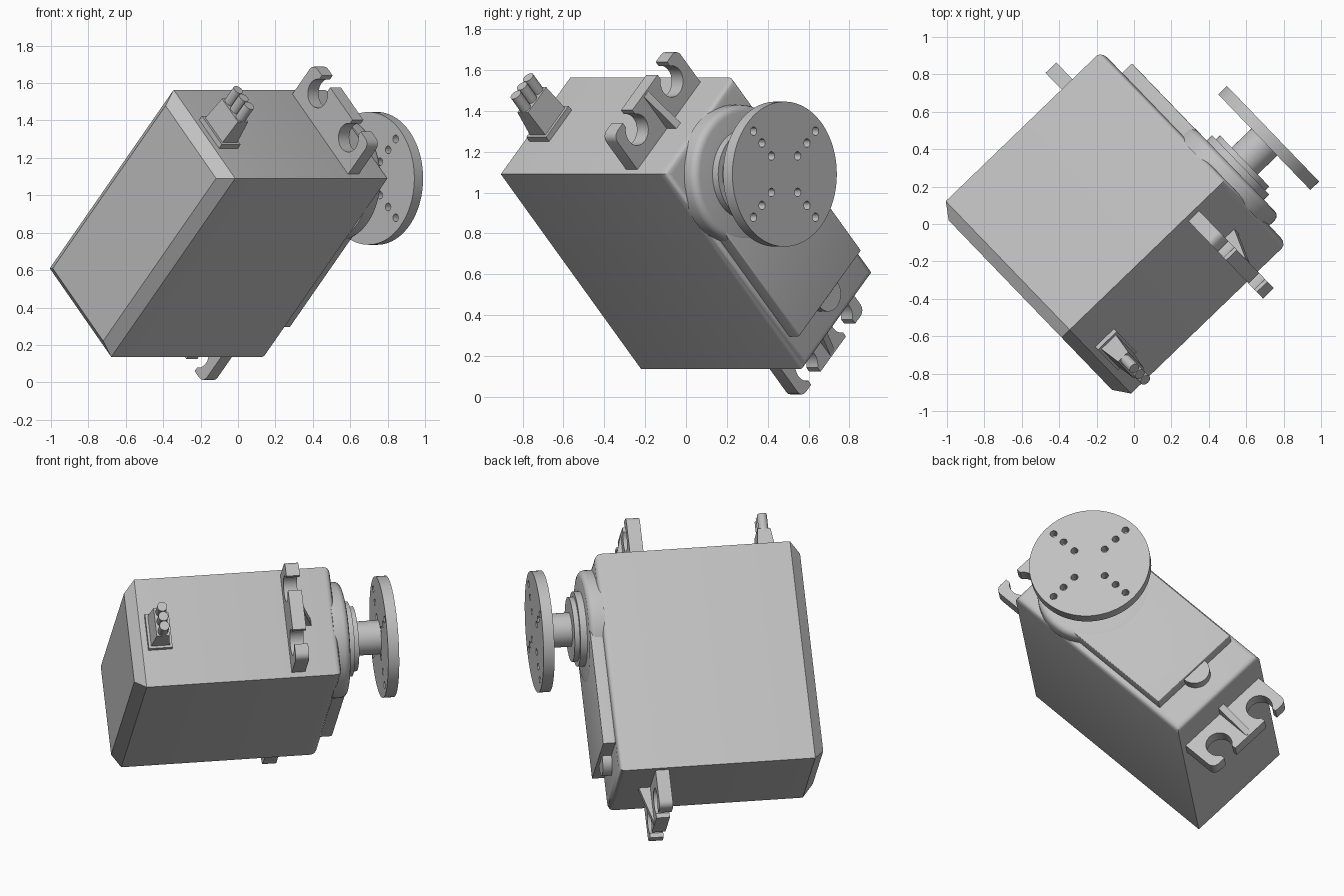
import bpy, bmesh, math
from mathutils import Matrix, Vector

if "Cube" in bpy.data.objects:
    bpy.data.objects.remove(bpy.data.objects["Cube"], do_unlink=True)

# One plain grey material
grey = bpy.data.materials.new("light_grey")
grey.use_nodes = True
COLOUR = (0.53, 0.53, 0.53, 1)
grey.diffuse_color = COLOUR
grey.node_tree.nodes["Principled BSDF"].inputs["Base Color"].default_value = COLOUR

# Tilted frame: x across the case, y towards the horn end, z along the output shaft
side = Vector((0.694, -0.72, 0))
up = Vector((0, 0, 1))
across = (up - side) / math.sqrt(2)
along = (up + side) / math.sqrt(2)
shaft_dir = Vector((0.72, 0.694, 0))
FRAME = Matrix((across, along, shaft_dir)).transposed().to_4x4()
FRAME.translation = across * 0.652 + along * 0.55

HALF_W, HALF_L = 0.335, 0.675
FRONT, BACK = 0.515, -0.70
HORN_Y = HALF_L - HALF_W


def finish(name, bm):
    """Turn a bmesh into a placed, shaded object."""
    bmesh.ops.recalc_face_normals(bm, faces=bm.faces)
    mesh = bpy.data.meshes.new(name)
    bm.to_mesh(mesh)
    bm.free()
    mesh.materials.append(grey)
    obj = bpy.data.objects.new(name, mesh)
    bpy.context.collection.objects.link(obj)
    obj.matrix_world = FRAME
    return obj


def shade(obj):
    bpy.ops.object.select_all(action='DESELECT')
    obj.select_set(True)
    bpy.context.view_layer.objects.active = obj
    bpy.ops.object.shade_smooth_by_angle(angle=math.radians(35))


def extrude(bm, points, z0, z1):
    face = bm.faces.new([bm.verts.new((x, y, z0)) for x, y in points])
    out = bmesh.ops.extrude_face_region(bm, geom=[face])
    verts = [v for v in out["geom"] if isinstance(v, bmesh.types.BMVert)]
    bmesh.ops.translate(bm, verts=verts, vec=(0, 0, z1 - z0))


def bevel(bm, test, size, segments=3):
    edges = [e for e in bm.edges if all(test(v.co) for v in e.verts)]
    bmesh.ops.bevel(bm, geom=edges, offset=size, segments=segments,
                    profile=0.5, affect='EDGES')


def rect(x0, x1, y0, y1):
    return [(x0, y0), (x1, y0), (x1, y1), (x0, y1)]


def circle(cx, cy, r, n=64):
    return [(cx + r * math.cos(math.tau * i / n), cy + r * math.sin(math.tau * i / n))
            for i in range(n)]


def prism(name, points, z0, z1, round_top=0):
    bm = bmesh.new()
    extrude(bm, points, z0, z1)
    if round_top:
        bevel(bm, lambda c: c.z > z1 - 1e-4, round_top)
    obj = finish(name, bm)
    shade(obj)
    return obj


# Case: rounded front rim and chamfered back rim
bm = bmesh.new()
extrude(bm, rect(-HALF_W, HALF_W, -HALF_L, HALF_L), BACK, FRONT)
bevel(bm, lambda c: c.z < BACK + 1e-4, 0.06, 1)
bevel(bm, lambda c: c.z > FRONT - 1e-4, 0.035)
shade(finish("case", bm))

# Raised gear cover with its round end and a small screw cap
prism("gear_cover", rect(-0.297, 0.297, -0.485, HORN_Y), FRONT - 0.02, 0.588, 0.006)
prism("gear_cover_round", circle(0, HORN_Y, 0.34), FRONT - 0.02, 0.59, 0.035)
prism("screw_cap", circle(0, -0.49, 0.085, 40), FRONT - 0.02, 0.57)

# Bearing steps and output shaft
for name, radius, z0, z1 in (("bearing_ring", 0.22, 0.57, 0.63),
                             ("bearing_step", 0.19, 0.61, 0.66),
                             ("output_shaft", 0.1, 0.64, 0.82)):
    prism(name, circle(0, HORN_Y, radius), z0, z1)

# Horn disc with four rows of drilled holes
horn = prism("horn_disc", circle(0, HORN_Y, 0.355, 96), 0.805, 0.87)
bm = bmesh.new()
for dx, dy in ((1, 0), (-1, 0), (0, 1), (0, -1)):
    for r in (0.126, 0.216, 0.298):
        extrude(bm, circle(dx * r, HORN_Y + dy * r, 0.021, 20), 0.78, 0.9)
drill = finish("hole_cutter", bm)
drill.hide_render = True
cut = horn.modifiers.new("holes", 'BOOLEAN')
cut.operation = 'DIFFERENCE'
cut.solver = 'EXACT'
cut.object = drill
bpy.context.view_layer.objects.active = horn
bpy.ops.object.modifier_apply(modifier="holes")
bpy.data.objects.remove(drill, do_unlink=True)
shade(horn)

# Mounting ears: plate with two keyhole slots and a centre gusset, at both ends
EAR_W, EAR_L = 0.303, 0.23
SLOT_X, SLOT_Y, SLOT_R, GAP = 0.167, 0.14, 0.077, 0.045
start = math.acos(GAP / SLOT_R)
half = [(EAR_W, -0.01), (EAR_W, EAR_L), (SLOT_X + GAP, EAR_L)]
sweep = math.pi + 2 * start
for i in range(25):
    t = start - sweep * i / 24
    half.append((SLOT_X + SLOT_R * math.cos(t), SLOT_Y + SLOT_R * math.sin(t)))
half.append((SLOT_X - GAP, EAR_L))
ear = half + [(-x, y) for x, y in reversed(half)]
for label, s in (("upper", 1), ("lower", -1)):
    bm = bmesh.new()
    extrude(bm, [(x, s * (HALF_L + y)) for x, y in ear], 0.22, 0.30)
    tip = HALF_L + EAR_L - 1e-3
    bevel(bm, lambda c: abs(c.x) > EAR_W - 1e-3 and s * c.y > tip, 0.04, 4)
    shade(finish(label + "_mounting_ear", bm))

    bm = bmesh.new()
    profile = [(HALF_L - 0.01, 0.29), (HALF_L - 0.01, 0.37),
               (HALF_L + EAR_L - 0.01, 0.302), (HALF_L + EAR_L - 0.01, 0.29)]
    face = bm.faces.new([bm.verts.new((-0.02, s * y, z)) for y, z in profile])
    out = bmesh.ops.extrude_face_region(bm, geom=[face])
    bmesh.ops.translate(bm, vec=(0.04, 0, 0),
                        verts=[v for v in out["geom"] if isinstance(v, bmesh.types.BMVert)])
    finish(label + "_gusset", bm)

# Cable exit: flange, tapered sleeve and three wires
CABLE_Z = -0.535
prism("cable_flange", rect(-0.108, 0.108, HALF_L - 0.01, HALF_L + 0.03),
      CABLE_Z - 0.07, CABLE_Z + 0.07)

bm = bmesh.new()
extrude(bm, rect(-0.095, 0.095, HALF_L, HALF_L + 0.18), CABLE_Z - 0.058, CABLE_Z + 0.058)
for v in bm.verts:
    if v.co.y > HALF_L + 0.1:
        v.co.x *= 0.92
        v.co.z = CABLE_Z + (v.co.z - CABLE_Z) * 0.65
finish("cable_sleeve", bm)

for i, label in enumerate(("first", "middle", "last")):
    bm = bmesh.new()
    place = (Matrix.Translation(((i - 1) * 0.06, HALF_L + 0.2, CABLE_Z))
             @ Matrix.Rotation(math.pi / 2, 4, 'X'))
    bmesh.ops.create_cone(bm, cap_ends=True, segments=24, radius1=0.029,
                          radius2=0.029, depth=0.15, matrix=place)
    shade(finish(label + "_wire", bm))
